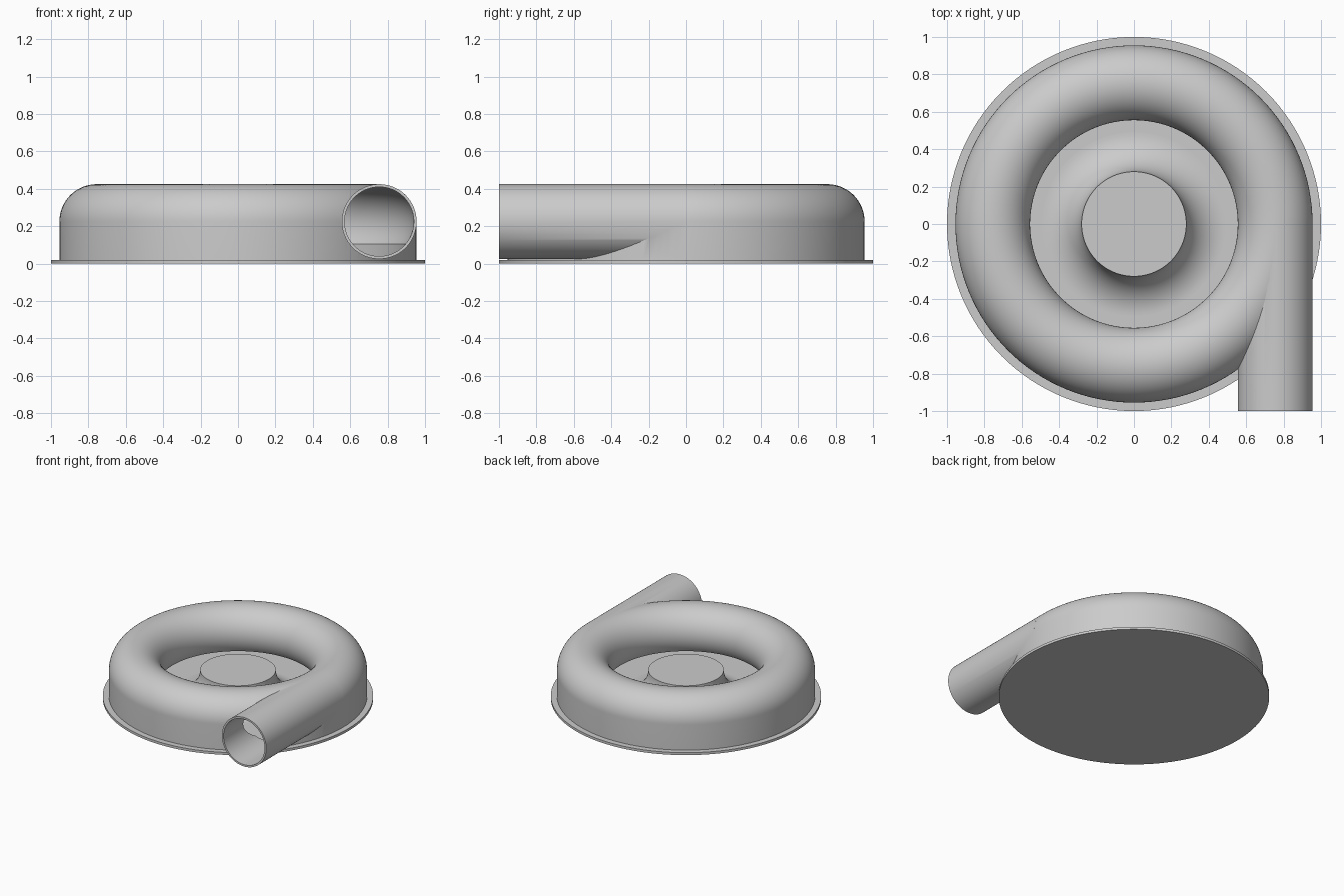
import bpy
import bmesh
from math import pi, cos, sin, radians
from mathutils import Matrix, Vector

if "Cube" in bpy.data.objects:
    bpy.data.objects.remove(bpy.data.objects["Cube"], do_unlink=True)

RING, AXIS_Z = 0.755, 0.225      # centre of the round channel section
OUTER, BORE = 0.2, 0.185         # outside and inside radius of the channel
FLOOR, SLOT = 0.02, 0.105        # top of base plate, top of the inlet slot

grey = bpy.data.materials.new("plain_grey")
grey.use_nodes = True
colour = (0.6, 0.6, 0.6, 1)
grey.diffuse_color = colour
grey.node_tree.nodes["Principled BSDF"].inputs["Base Color"].default_value = colour


def make_object(name, bm):
    bmesh.ops.remove_doubles(bm, verts=bm.verts, dist=0.00001)
    bmesh.ops.recalc_face_normals(bm, faces=bm.faces)
    mesh = bpy.data.meshes.new(name)
    bm.to_mesh(mesh)
    bm.free()
    mesh.materials.append(grey)
    obj = bpy.data.objects.new(name, mesh)
    bpy.context.collection.objects.link(obj)
    return obj


def arc(cx, cz, radius, start, end, steps=40):
    angles = [radians(start + (end - start) * i / steps) for i in range(steps + 1)]
    return [(cx + radius * cos(a), cz + radius * sin(a)) for a in angles]


def lathe(name, profile, closed=True, steps=128):
    """Revolve an (r, z) profile about the z axis."""
    bm = bmesh.new()
    verts = [bm.verts.new((r, 0, z)) for r, z in profile]
    edges = [bm.edges.new(pair) for pair in zip(verts, verts[1:])]
    if closed:
        edges.append(bm.edges.new((verts[-1], verts[0])))
    bmesh.ops.spin(bm, geom=verts + edges, cent=(0, 0, 0), axis=(0, 0, 1),
                   angle=2 * pi, steps=steps)
    return make_object(name, bm)


def rod(name, radius, y0, y1):
    """Solid cylinder along y on the outlet axis."""
    bm = bmesh.new()
    place = Matrix.Translation(Vector((RING, (y0 + y1) / 2, AXIS_Z))) @ Matrix.Rotation(pi / 2, 4, "X")
    bmesh.ops.create_cone(bm, cap_ends=True, segments=96, radius1=radius,
                          radius2=radius, depth=y1 - y0, matrix=place)
    return make_object(name, bm)


def activate(obj):
    bpy.ops.object.select_all(action="DESELECT")
    obj.select_set(True)
    bpy.context.view_layer.objects.active = obj


def combine(target, tool, operation):
    tool.hide_render = True
    mod = target.modifiers.new(operation, "BOOLEAN")
    mod.operation, mod.object, mod.solver = operation, tool, "EXACT"
    activate(target)
    bpy.ops.object.modifier_apply(modifier=mod.name)
    bpy.data.objects.remove(tool, do_unlink=True)


# Base plate
base_plate = lathe("base_plate", [(0, 0), (1, 0), (1, FLOOR), (0, FLOOR)], closed=False)

# Central hub with a concave flare down to the plate
flare = 0.21
hub = lathe("hub", [(0, FLOOR + flare)]
            + arc(0.28 + flare, FLOOR + flare, flare, 180, 270, 24)
            + [(0.28 + flare, 0.01), (0, 0.01)], closed=False)

# Spiral housing: rounded ring with straight outer wall, plus the outlet pipe
housing = lathe("volute_housing", [(RING + OUTER, FLOOR)]
                + arc(RING, AXIS_Z, OUTER, 0, 240, 56)
                + [(RING - OUTER / 2, FLOOR)])
combine(housing, rod("outlet_pipe", OUTER, -1, -0.01), "UNION")

# Hollow out the ring channel, its inlet slot, and the pipe bore
low = 40.44                      # angle below horizontal where the bore meets the slot
half = BORE * cos(radians(low))
channel = lathe("channel_cutter", [(RING + half, -0.05)]
                + arc(RING, AXIS_Z, BORE, -low, 180 + low, 56)
                + [(0.5, SLOT), (0.5, -0.05)])
combine(housing, channel, "DIFFERENCE")
combine(housing, rod("bore_cutter", BORE, -1.1, 0.01), "DIFFERENCE")

for obj in (base_plate, hub, housing):
    activate(obj)
    bpy.ops.object.shade_smooth_by_angle(angle=radians(30))
